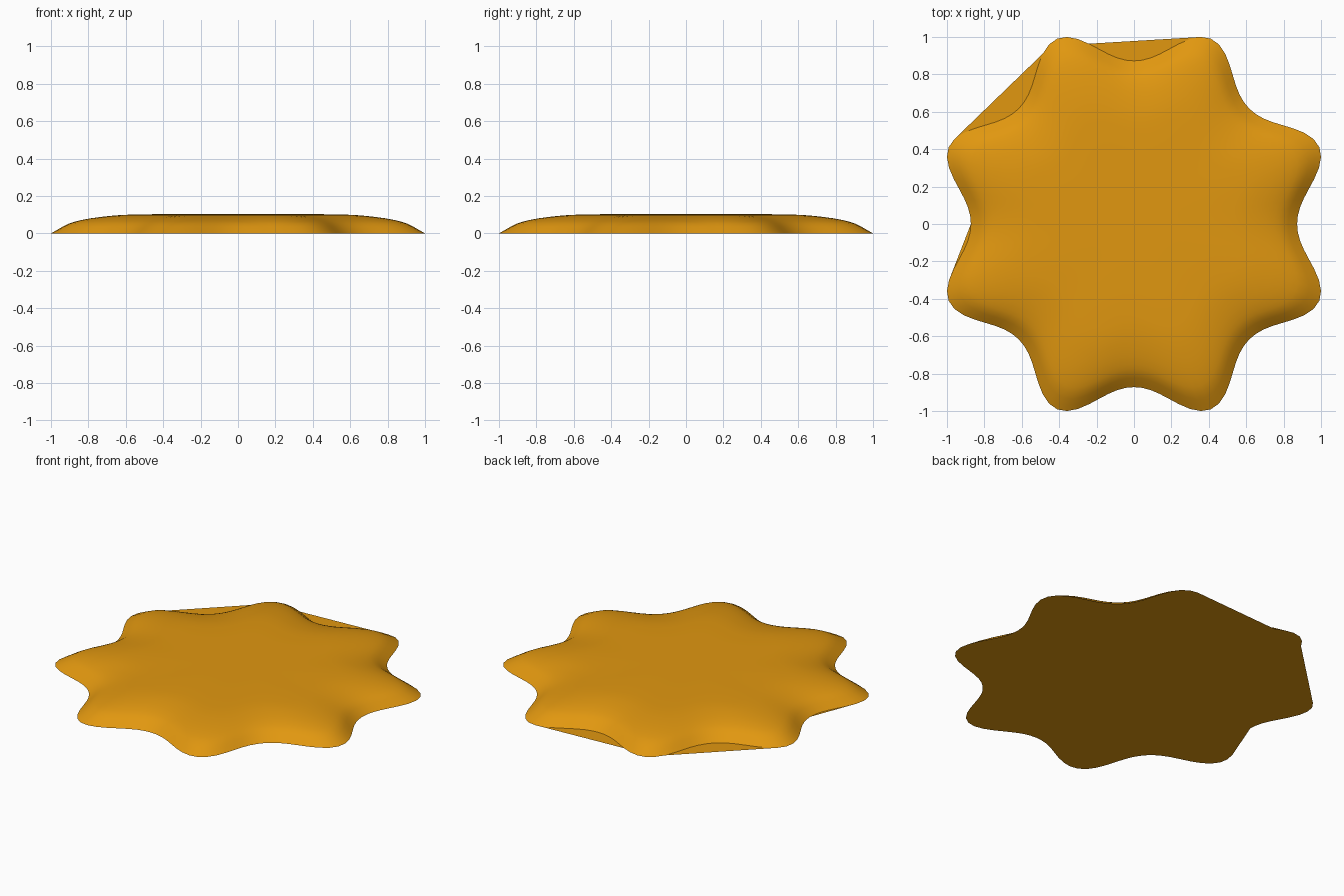
import bpy, bmesh, math

if "Cube" in bpy.data.objects:
    bpy.data.objects.remove(bpy.data.objects["Cube"])

N = 128  # points around the outline

mat = bpy.data.materials.new("amber")
mat.diffuse_color = (0.75, 0.31, 0.005, 1)
mat.use_nodes = True
mat.node_tree.nodes["Principled BSDF"].inputs["Base Color"].default_value = mat.diffuse_color


def outline(a, s):
    """Eight-lobed outline at angle a, scaled by s; lobes soften inward."""
    c = math.cos(8 * (a - math.radians(22.5)))
    c2 = 2 * c * c - 1
    r = s * (0.96 + (0.1 * c + 0.01 * c2) * (0.35 + 0.65 * s))
    return r * math.cos(a), r * math.sin(a)


angles = [2 * math.pi * i / N for i in range(N)]
fit = 1 / max(outline(a, 1)[0] for a in angles)


def make_object(name, bm):
    bmesh.ops.recalc_face_normals(bm, faces=bm.faces)
    me = bpy.data.meshes.new(name)
    bm.to_mesh(me)
    bm.free()
    me.materials.append(mat)
    ob = bpy.data.objects.new(name, me)
    bpy.context.collection.objects.link(ob)
    return ob


# Domed top: scaled outline rings rising to a flat centre
profile = [(1, 0), (0.97, 0.018), (0.94, 0.036), (0.91, 0.052), (0.88, 0.062),
           (0.85, 0.070), (0.80, 0.080), (0.75, 0.087), (0.70, 0.093),
           (0.64, 0.098), (0.57, 0.101), (0.4, 0.103), (0.2, 0.103)]
bm = bmesh.new()
rings = []
for s, z in profile:
    rings.append([bm.verts.new((*(fit * v for v in outline(a, s)), z)) for a in angles])
for lo, hi in zip(rings, rings[1:]):
    for i in range(N):
        j = (i + 1) % N
        bm.faces.new((lo[i], lo[j], hi[j], hi[i]))
bm.faces.new(rings[-1])
top = make_object("domed_top", bm)
if sum(p.normal.z for p in top.data.polygons) < 0:
    top.data.flip_normals()
for p in top.data.polygons:
    p.use_smooth = True

# Flat base: follows the outline but bridges three notches with straight edges
bridges = [(71.7, 102), (118.6, 152), (180.7, 195.4)]
bm = bmesh.new()
rim = []
for a in angles:
    if not any(b0 < math.degrees(a) < b1 for b0, b1 in bridges):
        rim.append(bm.verts.new((*(fit * v for v in outline(a, 1)), 0)))
centre = bm.verts.new((0, 0, 0))
for i in range(len(rim)):
    bm.faces.new((centre, rim[(i + 1) % len(rim)], rim[i]))
base = make_object("flat_base", bm)
if base.data.polygons[0].normal.z > 0:
    base.data.flip_normals()
